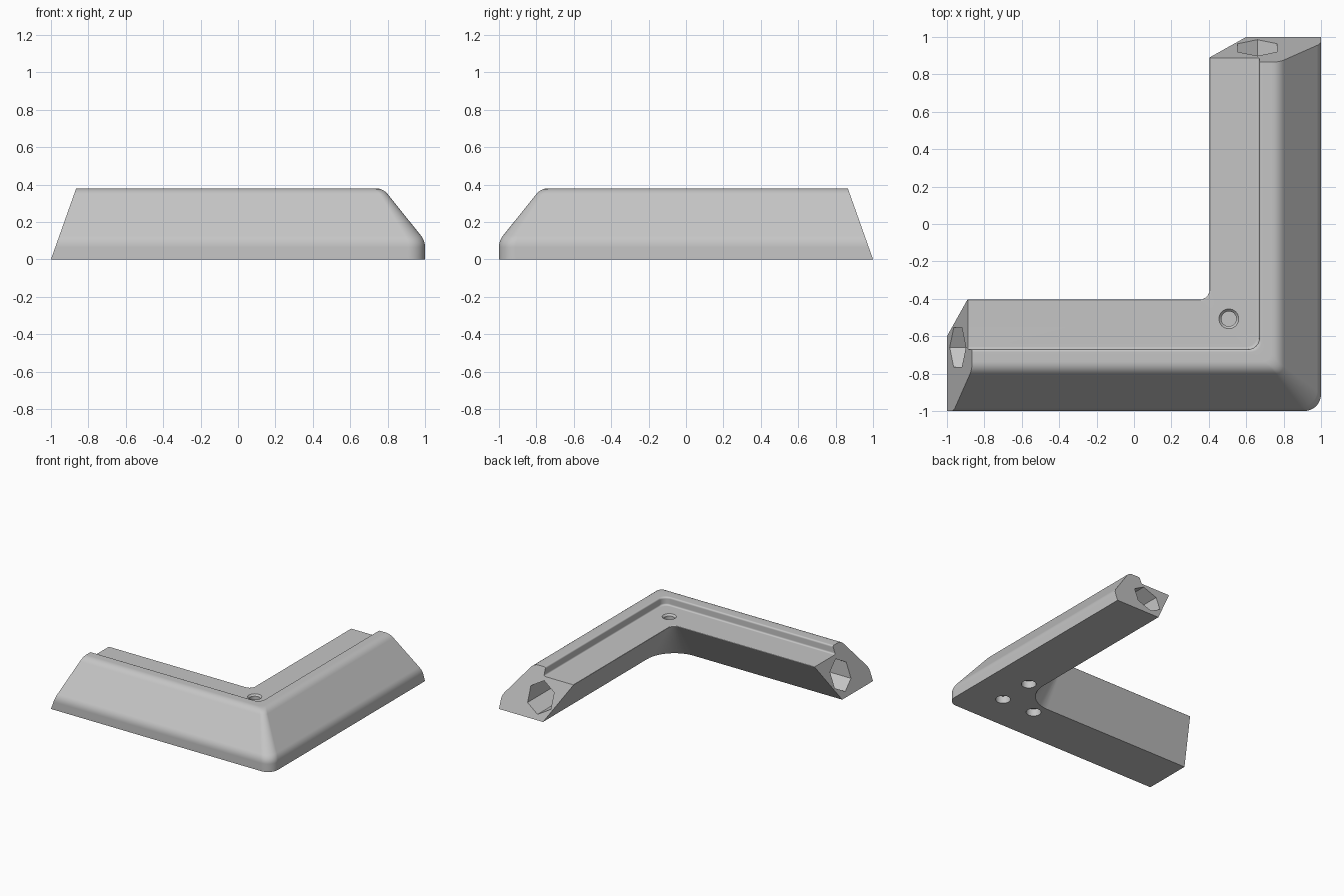
import bpy, bmesh, math
from mathutils import Matrix, Vector

cube = bpy.data.objects.get("Cube")
if cube:
    bpy.data.objects.remove(cube, do_unlink=True)

END_SLOPE = 0.355   # how far the ends lean back per unit of height
ARC = 12            # segments round the plan corner

grey = bpy.data.materials.new("light_grey")
grey.use_nodes = True
colour = (0.56, 0.56, 0.56, 1)
grey.diffuse_color = colour
grey.node_tree.nodes["Principled BSDF"].inputs["Base Color"].default_value = colour


def make_object(name, bm):
    bmesh.ops.recalc_face_normals(bm, faces=bm.faces)
    mesh = bpy.data.meshes.new(name)
    bm.to_mesh(mesh)
    bm.free()
    mesh.materials.append(grey)
    obj = bpy.data.objects.new(name, mesh)
    bpy.context.collection.objects.link(obj)
    return obj


def rounded(corners, steps=5):
    """Round each profile corner; entries are (inset, height, plan radius, cut)."""
    points = []
    for i, corner in enumerate(corners):
        p = Vector(corner[:3])
        cut = corner[3]
        if cut == 0:
            points.append(p)
            continue
        a = Vector(corners[i - 1][:3])
        b = Vector(corners[(i + 1) % len(corners)][:3])
        a = p + (a - p) * cut / (a - p).xy.length
        b = p + (b - p) * cut / (b - p).xy.length
        for k in range(steps + 1):
            t = k / steps
            points.append(a * (1 - t) ** 2 + p * 2 * t * (1 - t) + b * t * t)
    return points


def plan_path(inset, z, radius):
    """One line along both arms, rounded where they meet."""
    end = 1 - END_SLOPE * z
    c = 1 - inset - radius
    path = [(-end, inset - 1, z)]
    for k in range(ARC + 1):
        a = math.radians(-90 + 90 * k / ARC)
        path.append((c + radius * math.cos(a), -c + radius * math.sin(a), z))
    path.append((1 - inset, end, z))
    return path


# Corner bracket: outer slope, raised rim, ledge and undercut inner wall
profile = rounded([
    (0, 0, 0.09, 0),
    (0, 0.10, 0.09, 0.035),
    (0.225, 0.38, 0.035, 0.04),
    (0.33, 0.38, 0.06, 0.014),
    (0.33, 0.315, 0.06, 0.014),
    (0.60, 0.315, 0.05, 0.012),
    (0.40, 0, 0.25, 0),
])
bm = bmesh.new()
rows = [[bm.verts.new(p) for p in plan_path(*point)] for point in profile]
for i, row in enumerate(rows):
    other = rows[(i + 1) % len(rows)]
    for j in range(len(row) - 1):
        bm.faces.new((row[j], row[j + 1], other[j + 1], other[j]))
bm.faces.new([row[0] for row in rows])
bm.faces.new([row[-1] for row in rows])
bracket = make_object("corner_bracket", bm)


def drill(name, sides, levels, matrix):
    """Cut a hole whose rings are (radius, height) pairs."""
    bm = bmesh.new()
    rings = []
    for radius, h in levels:
        angles = [math.pi / 2 + math.tau * k / sides for k in range(sides)]
        rings.append([bm.verts.new(matrix @ Vector((radius * math.cos(a), radius * math.sin(a), h)))
                      for a in angles])
    for low, high in zip(rings, rings[1:]):
        for k in range(sides):
            n = (k + 1) % sides
            bm.faces.new((low[k], low[n], high[n], high[k]))
    bm.faces.new(rings[0])
    bm.faces.new(rings[-1])
    cutter = make_object(name, bm)
    cutter.hide_render = True
    mod = bracket.modifiers.new(name, "BOOLEAN")
    mod.operation = "DIFFERENCE"
    mod.solver = "EXACT"
    mod.object = cutter
    bpy.context.view_layer.objects.active = bracket
    bpy.ops.object.modifier_apply(modifier=mod.name)
    bpy.data.objects.remove(cutter, do_unlink=True)


# Hexagonal sockets in both ends
tilt = Matrix.Rotation(math.pi / 2, 4, "X")
socket = [(0.122, -0.2), (0.122, 0.35)]
drill("back_socket", 6, socket, Matrix.Translation((0.66, 1, 0.163)) @ tilt)
drill("right_socket", 6, socket,
      Matrix.Translation((-1, -0.66, 0.163)) @ Matrix.Rotation(math.pi / 2, 4, "Z") @ tilt)

# Round holes underneath
for x, y in ((0.7, -0.7), (0.7, -0.4), (0.4, -0.7)):
    drill("bottom_hole", 32, [(0.056, -0.1), (0.056, 0.06)], Matrix.Translation((x, y, 0)))

# Countersunk hole in the ledge
drill("top_hole", 32, [(0.04, -0.1), (0.04, -0.014), (0.053, 0), (0.053, 0.1)],
      Matrix.Translation((0.507, -0.507, 0.315)))

# Smooth fillets with crisp edges
bpy.ops.object.select_all(action="DESELECT")
bracket.select_set(True)
bpy.context.view_layer.objects.active = bracket
bpy.ops.object.shade_smooth_by_angle(angle=math.radians(30))
weighted = bracket.modifiers.new("flat_weighting", "WEIGHTED_NORMAL")
weighted.keep_sharp = True
